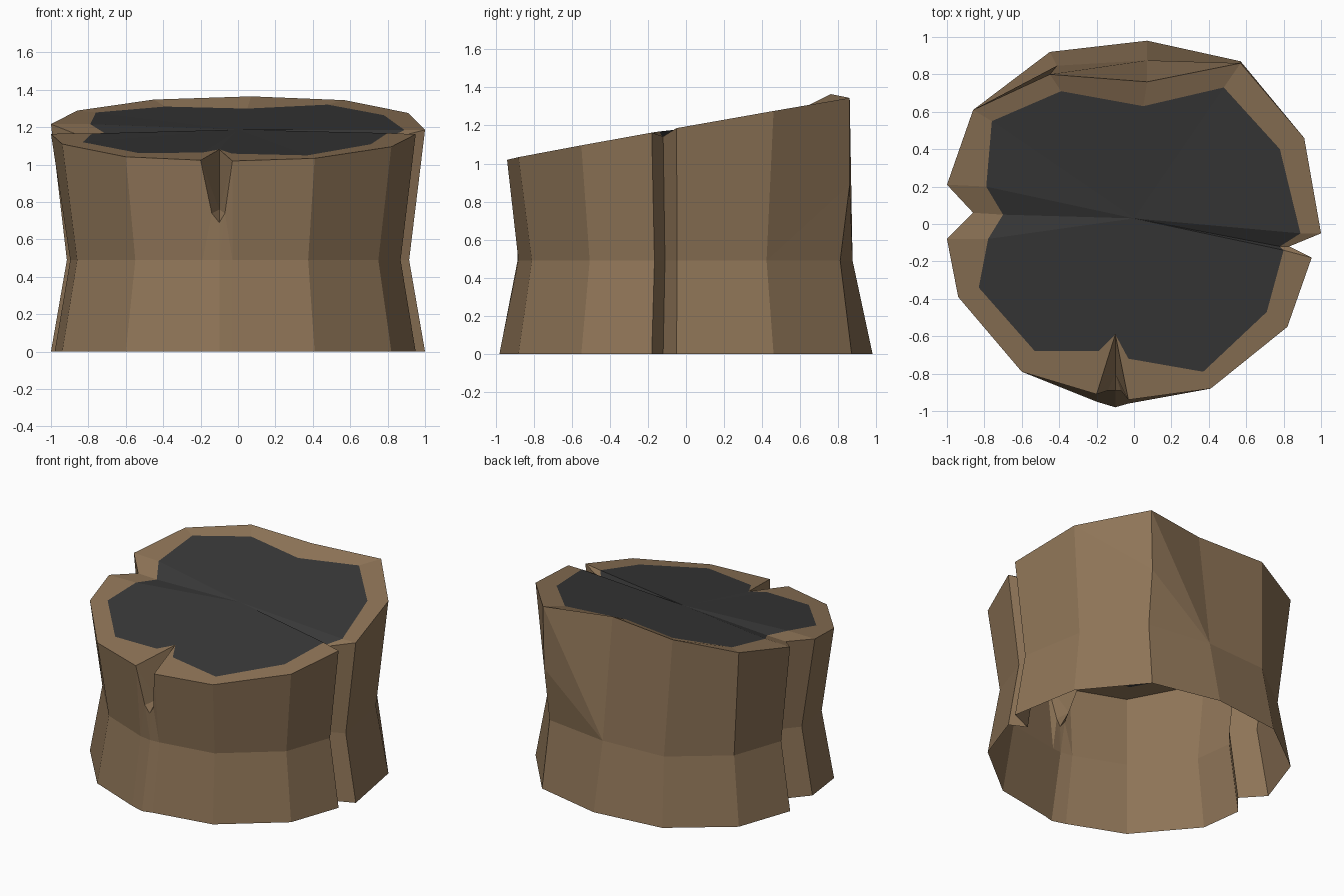
import bpy, bmesh

if "Cube" in bpy.data.objects:
    bpy.data.objects.remove(bpy.data.objects["Cube"])

# columns counter-clockwise from +x: outer rim x, y, then top-core x, y
COLS = [
    (1.00, -.05, .89, -.05), (.91, .46, .78, .40), (.57, .86, .48, .73),
    (.07, .76, .05, .63), (-.45, .80, -.39, .71), (-.86, .61, -.76, .55),
    (-1.0, .21, -.79, .20), (-.86, .06, -.70, .05), (-1.0, -.08, -.78, -.08),
    (-.94, -.39, -.83, -.34), (-.60, -.79, -.53, -.68), (-.20, -.91, -.19, -.68),
    (-.10, -.80, -.10, -.59), (-.03, -.94, -.03, -.72), (.41, -.88, .37, -.79),
    (.82, -.55, .71, -.47), (.95, -.18, .80, -.14), (.83, -.12, .78, -.12)]
FOOT = {2: (.57, .87), 3: (.07, .98), 4: (-.45, .92), 8: (-.98, -.08),
        11: (-.20, -.95), 12: (-.10, -.98), 13: (-.03, -.96)}
WAIST = {2: (.55, .81), 3: (.07, .875), 12: (-.10, -.885), 11: (-.19, -.87), 13: (-.03, -.88)}
LIFT = {3: .042, 4: .022, 7: -.03, 17: -.03}
CORE_LIFT = {7: -.03, 17: -.04}
N = len(COLS)
BACK, SLIT = 2, 12          # dented back column, front split column


def top_z(x, y):
    return 1.187 + .178 * y + .008 * x


def material(name, rgb):
    m = bpy.data.materials.new(name)
    m.diffuse_color = (*rgb, 1)
    m.use_nodes = True
    m.node_tree.nodes["Principled BSDF"].inputs["Base Color"].default_value = m.diffuse_color
    return m


def finish(bm, name, mat):
    me = bpy.data.meshes.new(name)
    bm.to_mesh(me)
    bm.free()
    me.materials.append(mat)
    ob = bpy.data.objects.new(name, me)
    bpy.context.collection.objects.link(ob)


inner = [(c[2], c[3], top_z(c[2], c[3]) + CORE_LIFT.get(i, 0)) for i, c in enumerate(COLS)]

# bark wall and rim, open underneath
bm = bmesh.new()
foot, waist, rim = [], [], []
for i, (x, y, _, _) in enumerate(COLS):
    fx, fy = FOOT.get(i, (x, y))
    wx, wy = WAIST.get(i, (fx * .915, fy * .92))
    foot.append(bm.verts.new((fx, fy, 0)))
    waist.append(bm.verts.new((wx, wy, .49)))
    rim.append(bm.verts.new((x, y, top_z(x, y) + LIFT.get(i, 0))))
core = [bm.verts.new(p) for p in inner]
bm.verts.remove(rim[SLIT])
bulge = bm.verts.new((.56, .86, .89))
tip = bm.verts.new((-.10, -.89, .69))
valley = bm.verts.new((-.10, -.80, .76))
lips = {11: bm.verts.new((-.14, -.89, .74)), 13: bm.verts.new((-.07, -.89, .74))}
face = bm.faces.new

for i in range(N):
    j = (i + 1) % N
    face((foot[i], foot[j], waist[j], waist[i]))
    if SLIT in (i, j):
        continue
    face((rim[i], rim[j], core[j], core[i]))
    if BACK not in (i, j):
        face((waist[i], waist[j], rim[j], rim[i]))

# dented back panels
for f in ((waist[1], waist[2], bulge), (waist[1], bulge, rim[1]), (rim[1], bulge, rim[2]),
          (waist[2], waist[3], bulge), (bulge, waist[3], rim[2]), (rim[2], waist[3], rim[3])):
    face(f)

# tapering split in the front, both sides
for s in (11, 13):
    lip = lips[s]
    for f in ((waist[s], waist[SLIT], lip), (waist[SLIT], tip, lip), (waist[s], lip, rim[s]),
              (lip, tip, valley), (rim[s], lip, valley),
              (rim[s], valley, core[SLIT]), (rim[s], core[SLIT], core[s])):
        face(f if s == 11 else f[::-1])
finish(bm, "bark", material("bark_brown", (.27, .175, .095)))

# dark cut top, a fan around the heart of the trunk
bm = bmesh.new()
heart = bm.verts.new((0, .03, 1.187))
ring = [bm.verts.new(p) for p in inner]
for i in range(N):
    bm.faces.new((heart, ring[i], ring[(i + 1) % N]))
finish(bm, "cut_top", material("charred_grey", (.04, .04, .04)))
